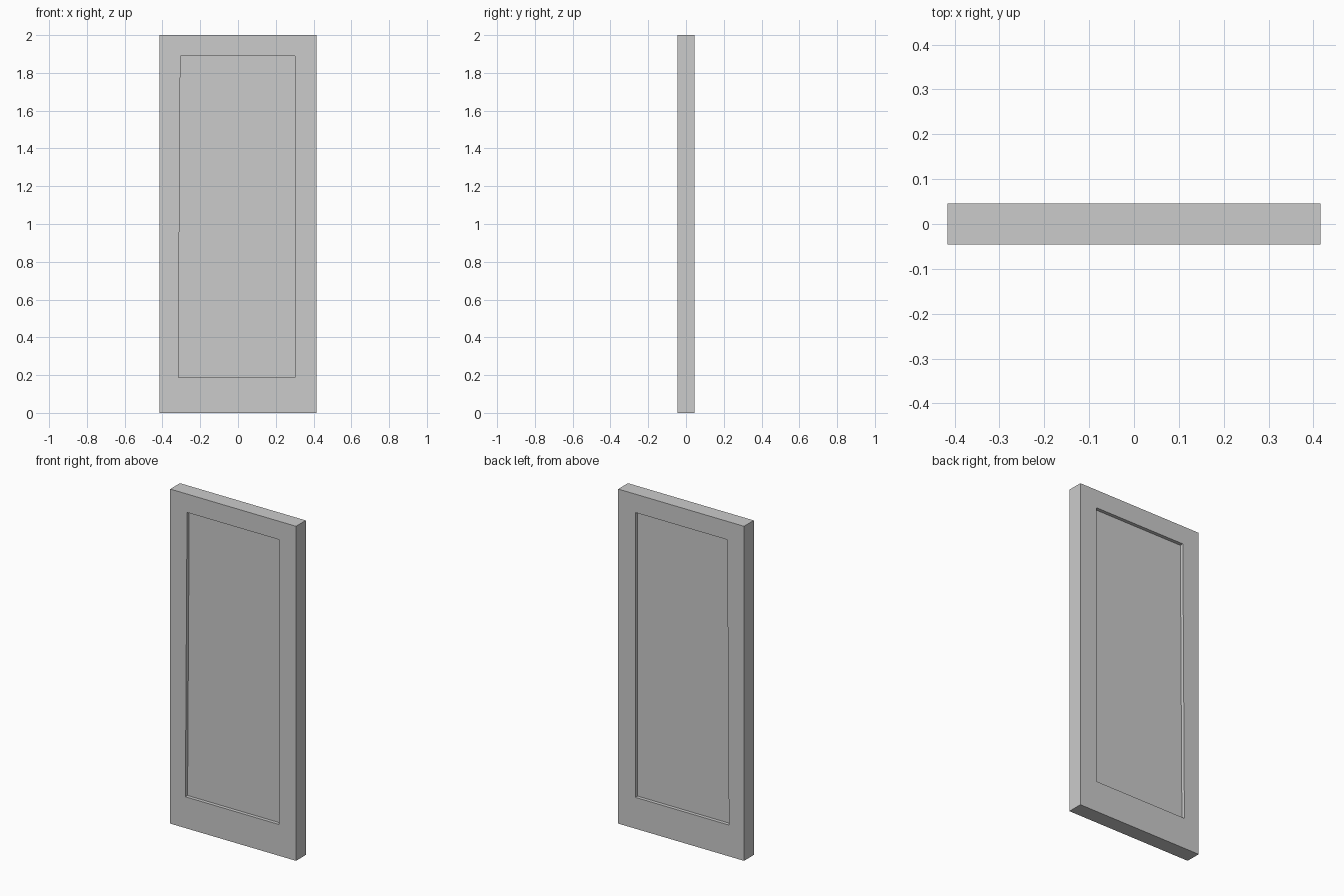
import bpy, bmesh

if "Cube" in bpy.data.objects:
    bpy.data.objects.remove(bpy.data.objects["Cube"])

HALF_W, HEIGHT, HALF_T, RECESS = 0.416, 2.0, 0.046, 0.021

# Outer door outline and the slightly tapered panel opening (x, z)
outer = [(-HALF_W, 0), (HALF_W, 0), (HALF_W, HEIGHT), (-HALF_W, HEIGHT)]
inner = [(-0.316, 0.187), (0.302, 0.187), (0.302, 1.89), (-0.305, 1.89)]

bm = bmesh.new()


def ring(profile, y):
    return [bm.verts.new((x, y, z)) for x, z in profile]


def bridge(a, b):
    for i in range(4):
        j = (i + 1) % 4
        bm.faces.new((a[i], a[j], b[j], b[i]))


# Front and back: flat frame, recess walls, sunken panel
edges = []
for side in (-1, 1):
    rim = ring(outer, side * HALF_T)
    lip = ring(inner, side * HALF_T)
    panel = ring(inner, side * (HALF_T - RECESS))
    bridge(rim, lip)
    bridge(lip, panel)
    bm.faces.new(panel)
    edges.append(rim)

# Outer edges of the door
bridge(*edges)
bmesh.ops.recalc_face_normals(bm, faces=bm.faces)

mesh = bpy.data.meshes.new("door_panel")
bm.to_mesh(mesh)
bm.free()
door = bpy.data.objects.new("door_panel", mesh)
bpy.context.collection.objects.link(door)
